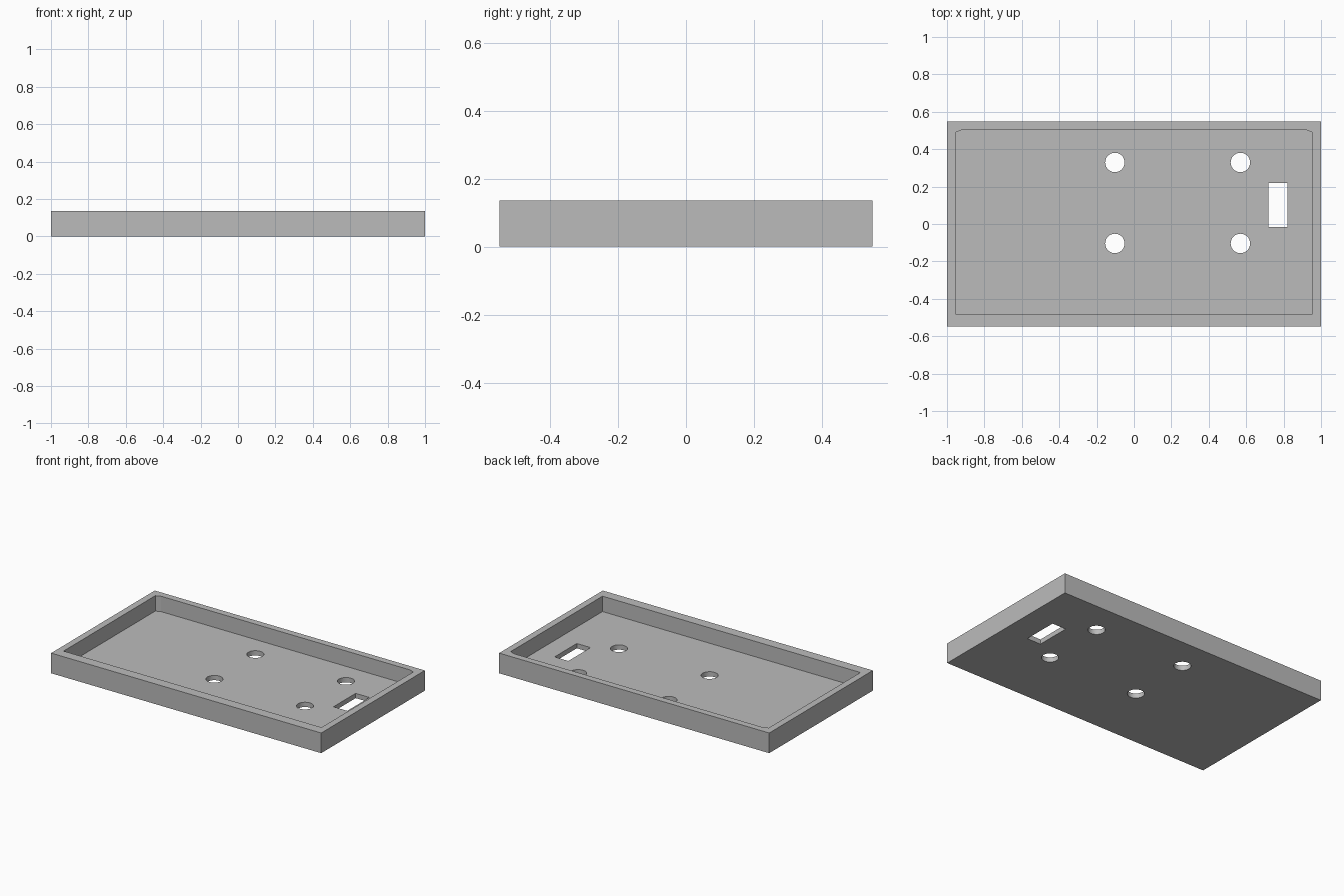
import bpy
import bmesh
from math import cos, sin, pi, radians

default_cube = bpy.data.objects.get("Cube")
if default_cube:
    bpy.data.objects.remove(default_cube, do_unlink=True)

HALF_X, HALF_Y, HEIGHT, FLOOR = 1.0, 0.548, 0.135, 0.032

grey = bpy.data.materials.new("plain grey")
grey.use_nodes = True
grey.diffuse_color = (0.5, 0.5, 0.5, 1)
grey.node_tree.nodes["Principled BSDF"].inputs["Base Color"].default_value = (0.5, 0.5, 0.5, 1)


def prism(name, outline, z0, z1):
    """Extrude a counter-clockwise outline from z0 to z1."""
    bm = bmesh.new()
    base = bm.faces.new([bm.verts.new((x, y, z0)) for x, y in outline])
    top = bmesh.ops.extrude_face_region(bm, geom=[base])["geom"]
    moved = [v for v in top if isinstance(v, bmesh.types.BMVert)]
    bmesh.ops.translate(bm, verts=moved, vec=(0, 0, z1 - z0))
    bmesh.ops.recalc_face_normals(bm, faces=bm.faces)
    mesh = bpy.data.meshes.new(name)
    bm.to_mesh(mesh)
    bm.free()
    mesh.materials.append(grey)
    obj = bpy.data.objects.new(name, mesh)
    bpy.context.collection.objects.link(obj)
    return obj


def rectangle(x0, x1, y0, y1):
    return [(x0, y0), (x1, y0), (x1, y1), (x0, y1)]


def circle(cx, cy, r, sides=32):
    return [(cx + r * cos(2 * pi * i / sides), cy + r * sin(2 * pi * i / sides))
            for i in range(sides)]


# Tray block
tray = prism("tray", rectangle(-HALF_X, HALF_X, -HALF_Y, HALF_Y), 0, HEIGHT)

# Recess with clipped back corners
recess = [(-0.955, -0.481), (0.955, -0.481), (0.955, 0.489),
          (0.922, 0.503), (-0.922, 0.503), (-0.955, 0.489)]
cutters = [prism("recess_cutter", recess, FLOOR, HEIGHT + 0.1)]

# Four round mounting holes and one slot through the floor
for x in (-0.102, 0.569):
    for y in (-0.104, 0.329):
        cutters.append(prism("hole_cutter", circle(x, y, 0.052), -0.1, HEIGHT / 2))
cutters.append(prism("slot_cutter", rectangle(0.718, 0.82, -0.016, 0.219), -0.1, HEIGHT / 2))

# Cut the tray
bpy.ops.object.select_all(action="DESELECT")
tray.select_set(True)
bpy.context.view_layer.objects.active = tray
for cutter in cutters:
    cutter.hide_render = True
    cut = tray.modifiers.new("cut", "BOOLEAN")
    cut.operation = "DIFFERENCE"
    cut.solver = "EXACT"
    cut.object = cutter
    bpy.ops.object.modifier_apply(modifier=cut.name)
    bpy.data.objects.remove(cutter, do_unlink=True)

bpy.ops.object.shade_smooth_by_angle(angle=radians(20))
